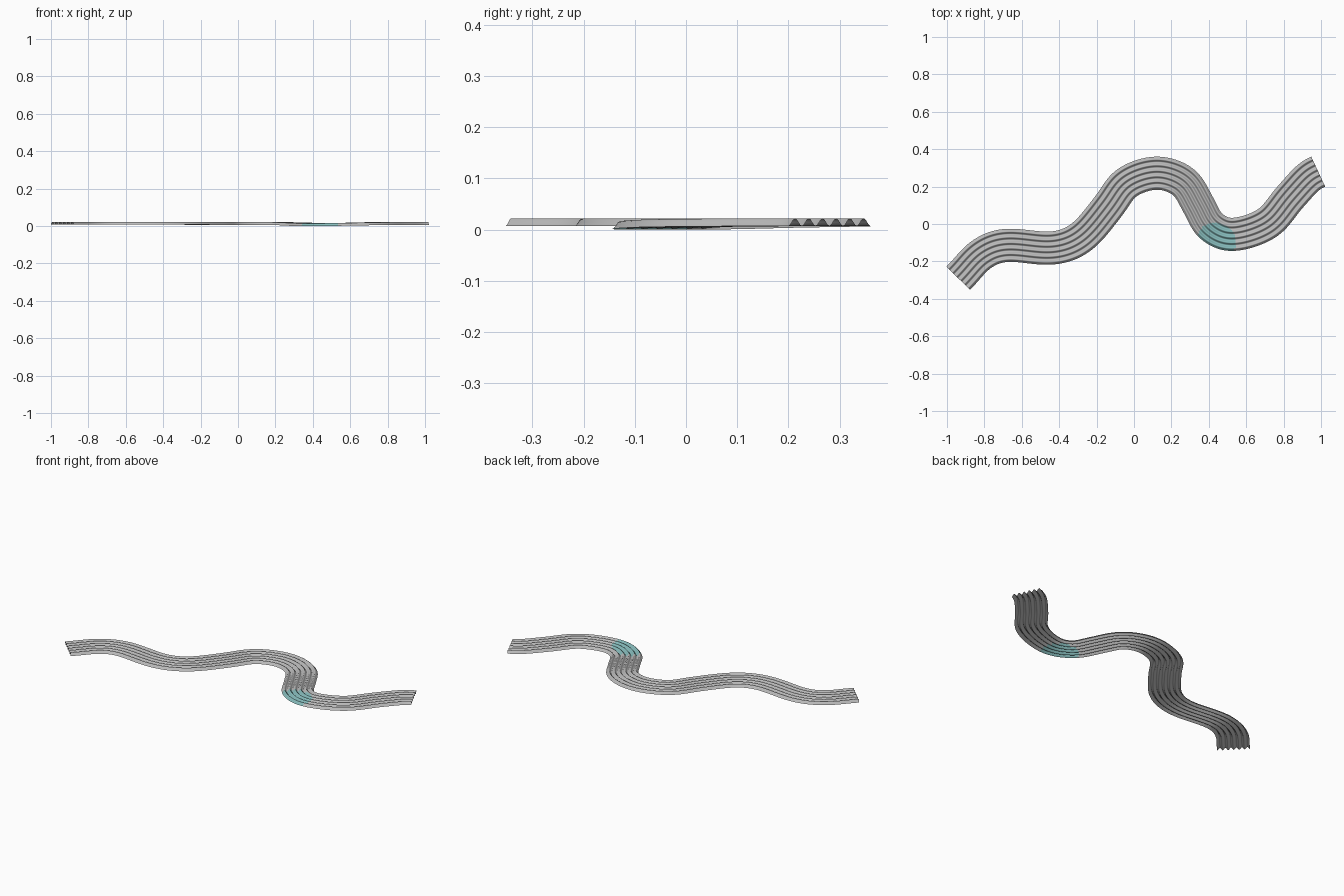
import bpy, bmesh, math
from mathutils import Vector

cube = bpy.data.objects.get("Cube")
if cube:
    bpy.data.objects.remove(cube, do_unlink=True)


def material(name, rgb):
    mat = bpy.data.materials.new(name)
    mat.use_nodes = True
    mat.diffuse_color = (*rgb, 1)
    mat.node_tree.nodes["Principled BSDF"].inputs["Base Color"].default_value = (*rgb, 1)
    return mat


# Centre line; the first and last points only steer the end directions
PATH = [Vector(p) for p in (
    (-1.07, -0.39), (-0.94, -0.29), (-0.82, -0.165), (-0.68, -0.113),
    (-0.44, -0.13), (-0.28, -0.07), (-0.14, 0.09), (-0.04, 0.22),
    (0.12, 0.273), (0.265, 0.225), (0.345, 0.1), (0.41, -0.01),
    (0.53, -0.057), (0.715, 0.005), (0.84, 0.15), (0.985, 0.28), (1.14, 0.2))]
STEPS = 20
WIDTH = 0.177
RIDGES = 6
COLUMNS = RIDGES * 8
BASE, HEIGHT = 0.007, 0.015
DIP_CENTRE = Vector((0.42, -0.02))
PATCH_CENTRE = Vector((0.445, -0.085))
PATCH_AXIS = Vector((0.9, -0.43)).normalized()


def spline(pts):
    """Smooth curve through all inner points."""
    out = []
    for a, b, c, d in zip(pts, pts[1:], pts[2:], pts[3:]):
        for i in range(STEPS):
            t = i / STEPS
            out.append(0.5 * (2 * b + (c - a) * t + (2 * a - 5 * b + 4 * c - d) * t ** 2
                              + (3 * b - a - 3 * c + d) * t ** 3))
    out.append(pts[-2].copy())
    return out


line = spline(PATH)
for _ in range(20):
    line = [line[0]] + [(a + 2 * b + c) / 4 for a, b, c in zip(line, line[1:], line[2:])] + [line[-1]]


def in_patch(p):
    d = p - PATCH_CENTRE
    along, across = d.dot(PATCH_AXIS), d.cross(PATCH_AXIS)
    return (along / 0.105) ** 2 + (across / 0.088) ** 2 < 1


# Corrugated sheet swept along the centre line, sinking gently at the sharp bend
bm = bmesh.new()
rows = []
for i, p in enumerate(line):
    tangent = (line[min(i + 1, len(line) - 1)] - line[max(i - 1, 0)]).normalized()
    side = Vector((-tangent.y, tangent.x))
    dip = BASE * math.exp(-((p - DIP_CENTRE).length / 0.25) ** 2)
    row = []
    for j in range(COLUMNS + 1):
        f = j / COLUMNS
        q = p - side * (f - 0.5) * WIDTH
        ripple = 0.5 - 0.5 * math.cos(f * RIDGES * math.tau)
        row.append(bm.verts.new((q.x, q.y, BASE - dip + HEIGHT * ripple)))
    rows.append(row)
for r, s in zip(rows, rows[1:]):
    for j in range(COLUMNS):
        face = bm.faces.new((r[j], r[j + 1], s[j + 1], s[j]))
        face.normal_update()
        if face.normal.z < 0:
            face.normal_flip()
        face.smooth = True
        # Teal patch on the outside of the bend
        face.material_index = int(in_patch(face.calc_center_median().xy))

mesh = bpy.data.meshes.new("corrugated_ribbon")
bm.to_mesh(mesh)
bm.free()
mesh.materials.append(material("light grey", (0.5, 0.5, 0.5)))
mesh.materials.append(material("soft teal", (0.24, 0.5, 0.5)))
ribbon = bpy.data.objects.new("corrugated_ribbon", mesh)
bpy.context.collection.objects.link(ribbon)
